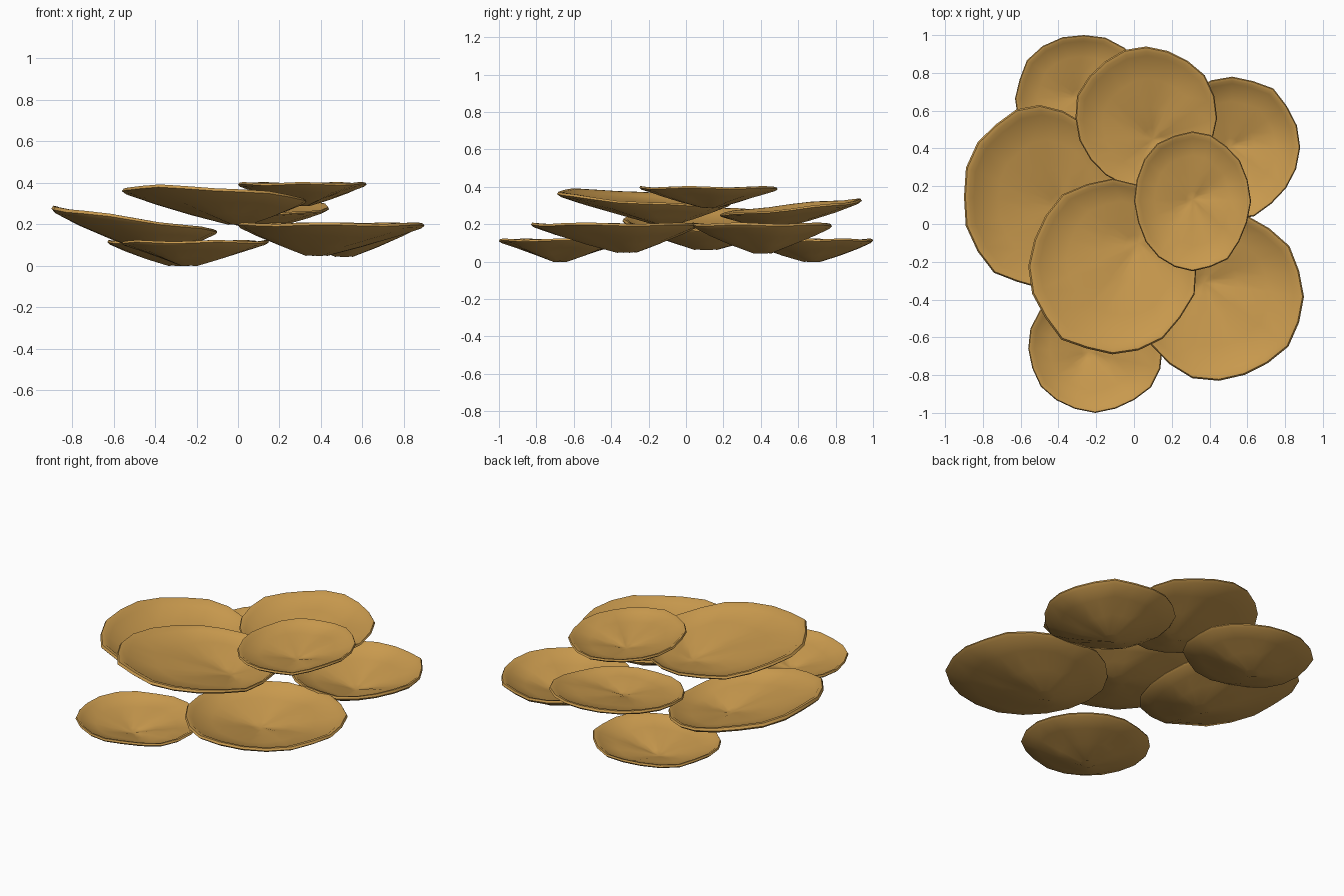
import bpy, bmesh, math, random

if "Cube" in bpy.data.objects:
    bpy.data.objects.remove(bpy.data.objects["Cube"])

random.seed(4)
SEG = 20

# single ochre colour
ochre = bpy.data.materials.new("ochre")
ochre.diffuse_color = (0.58, 0.32, 0.075, 1.0)
ochre.use_nodes = True
ochre.node_tree.nodes["Principled BSDF"].inputs["Base Color"].default_value = ochre.diffuse_color

# closed section of a plate: (share of radius, share of height, extra z)
SECTION = [
    (0.12, 0.00, 0.000), (0.45, 0.31, 0.000), (0.75, 0.60, 0.000),
    (0.965, 0.86, -0.004), (1.00, 0.95, -0.004), (0.985, 1.00, 0.000),
    (0.945, 0.99, -0.001), (0.90, 0.88, -0.001), (0.65, 0.66, 0.004),
    (0.35, 0.42, 0.008), (0.12, 0.22, 0.010),
]


def plate(name, x0, x1, y0, y1, sx, sy, z0, rim, tx=0.0, ty=0.0):
    """Wavy shallow dish: bounds, stem point, stem z, mean rim z, rim tilt."""
    cx, cy = (x0 + x1) / 2, (y0 + y1) / 2
    phase = random.uniform(0, 6.28)
    # outline with a gently scalloped edge
    outline = []
    for i in range(SEG):
        a = 2 * math.pi * i / SEG
        k = 1.0 if i % 5 == 0 else random.uniform(0.975, 1.03)
        x = cx + math.cos(a) * (x1 - x0) / 2 * k
        y = cy + math.sin(a) * (y1 - y0) / 2 * k
        z = rim + tx * (x - cx) + ty * (y - cy) + 0.004 * math.sin(5 * a + phase)
        outline.append((x, y, z, a))
    bm = bmesh.new()
    rings = []
    for n, (f, h, dz) in enumerate(SECTION):
        ring = []
        for x, y, z, a in outline:
            fold = 0.007 * math.sin(4 * a + phase) * 4 * f * (1 - f)
            ring.append(bm.verts.new((sx + (x - sx) * f, sy + (y - sy) * f,
                                      z0 + (z - z0) * h + dz + fold)))
        rings.append(ring)
    for lo, hi in zip(rings, rings[1:]):
        for i in range(SEG):
            j = (i + 1) % SEG
            bm.faces.new((lo[i], lo[j], hi[j], hi[i]))
    # stem foot and hollow centre
    bm.faces.new(rings[0][::-1])
    tip = bm.verts.new((sx, sy, z0 + (rim - z0) * 0.15 + 0.008))
    for i in range(SEG):
        bm.faces.new((rings[-1][i], rings[-1][(i + 1) % SEG], tip))
    bmesh.ops.recalc_face_normals(bm, faces=bm.faces)
    me = bpy.data.meshes.new(name)
    bm.to_mesh(me)
    bm.free()
    me.materials.append(ochre)
    ob = bpy.data.objects.new(name, me)
    bpy.context.collection.objects.link(ob)
    bpy.ops.object.select_all(action='DESELECT')
    ob.select_set(True)
    bpy.context.view_layer.objects.active = ob
    bpy.ops.object.shade_smooth_by_angle(angle=math.radians(40))


# lowest tier
plate("low_front_plate", -0.56, 0.15, -1.00, -0.32, -0.24, -0.675, 0.0, 0.12)
plate("low_back_plate", -0.63, 0.10, 0.33, 1.00, -0.29, 0.675, 0.0, 0.12)
# middle tier
plate("right_front_plate", 0.00, 0.90, -0.83, 0.06, 0.37, -0.31, 0.05, 0.205)
plate("right_back_plate", 0.16, 0.88, 0.03, 0.78, 0.51, 0.41, 0.045, 0.205)
plate("left_plate", -0.90, -0.10, -0.34, 0.63, -0.38, 0.10, 0.065, 0.23, -0.14, 0.0)
# upper tier
plate("back_plate", -0.31, 0.44, 0.18, 0.94, 0.10, 0.45, 0.18, 0.295, -0.03, 0.10)
plate("centre_plate", -0.56, 0.33, -0.69, 0.24, 0.02, -0.10, 0.20, 0.345, -0.06, -0.07)
plate("top_plate", 0.00, 0.62, -0.25, 0.49, 0.31, 0.13, 0.29, 0.40)
